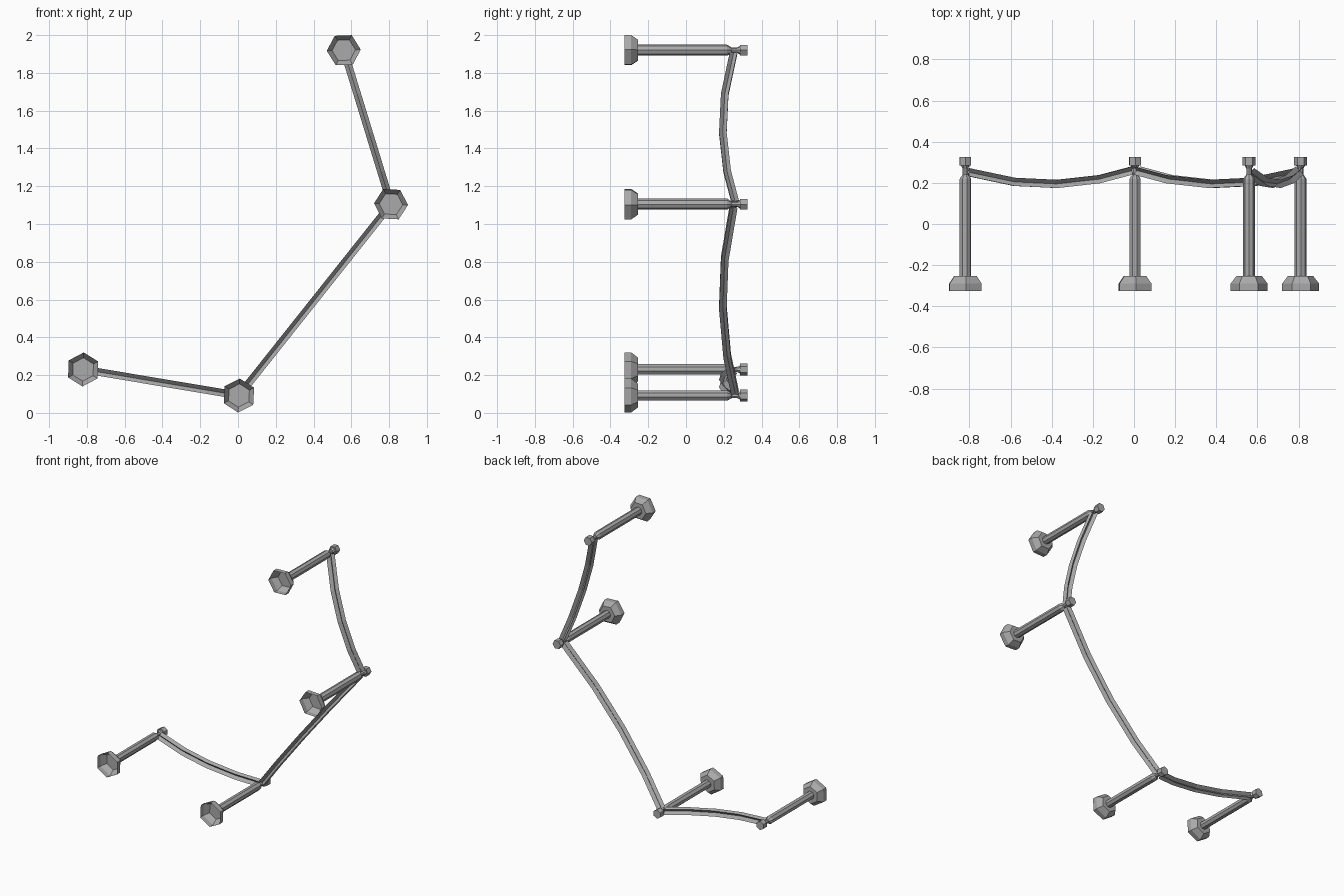
import bpy, bmesh, math
from mathutils import Vector

cube = bpy.data.objects.get("Cube")
if cube:
    bpy.data.objects.remove(cube)

grey = bpy.data.materials.new("plain grey")
grey.use_nodes = True
colour = (0.4, 0.4, 0.4, 1)
grey.diffuse_color = colour
grey.node_tree.nodes["Principled BSDF"].inputs["Base Color"].default_value = colour


def finish(name, bm, smooth=False):
    mesh = bpy.data.meshes.new(name)
    bm.to_mesh(mesh)
    bm.free()
    mesh.materials.append(grey)
    for poly in mesh.polygons:
        poly.use_smooth = smooth
    obj = bpy.data.objects.new(name, mesh)
    bpy.context.collection.objects.link(obj)
    return obj


def lathe(name, profile, sides, x, z, turn=0.0, cap_start=True):
    """Sweep (radius, y) points around an axis running along y."""
    bm = bmesh.new()
    rings = []
    for radius, y in profile:
        angles = [turn + math.tau * i / sides for i in range(sides)]
        rings.append([bm.verts.new((x + radius * math.cos(a), y, z + radius * math.sin(a)))
                      for a in angles])
    for low, high in zip(rings, rings[1:]):
        for i in range(sides):
            j = (i + 1) % sides
            bm.faces.new((low[i], high[i], high[j], low[j]))
    bm.faces.new(rings[-1][::-1])
    if cap_start:
        bm.faces.new(rings[0])
    return finish(name, bm)


def rope(name, start, end):
    """Sagging strand made of two crossed ribbons."""
    a, b = Vector(start), Vector(end)
    along = (b - a).normalized()
    side = Vector((-along.y, along.x))
    a, b = a + along * 0.015, b - along * 0.015
    bm = bmesh.new()
    for lean in (1, -1):
        rows = []
        for t, y in SAG:
            p = a.lerp(b, t)
            rows.append([bm.verts.new((p.x + s * side.x * HALF, y + s * lean * HALF,
                                       p.y + s * side.y * HALF)) for s in (-1, 1)])
        for r, q in zip(rows, rows[1:]):
            bm.faces.new((r[0], r[1], q[1], q[0]))
    finish(name, bm)


HALF = 0.02
SAG = [(0, 0.252), (0.28, 0.205), (0.54, 0.195), (0.8, 0.218), (1, 0.26)]
CUP = [(0.09, -0.325), (0.09, -0.29), (0.062, -0.253)]
SHAFT = [(0.029, -0.253), (0.029, 0.218), (0.022, 0.23), (0.014, 0.24),
         (0.014, 0.27), (0.022, 0.285)]
KNOB = [(0.032, 0.285), (0.032, 0.325)]

# Post places in x and z, with the turn of the hexagon in degrees
posts = {
    "far_right": (-0.82, 0.23, 28),
    "lower": (0.005, 0.092, 27),
    "middle": (0.81, 1.105, -3),
    "upper": (0.56, 1.92, 2),
}

# Each post: hollow base cup, shaft with a narrow neck, end knob
for label, (x, z, degrees) in posts.items():
    turn = math.radians(degrees)
    lathe(label + "_base_cup", CUP, 6, x, z, turn, cap_start=False)
    lathe(label + "_shaft", SHAFT, 8, x, z, turn)
    lathe(label + "_knob", KNOB, 6, x, z, turn)

# Ropes hung between neighbouring posts
for first, second in (("far_right", "lower"), ("middle", "lower"), ("upper", "middle")):
    rope(first + "_rope", posts[first][:2], posts[second][:2])
